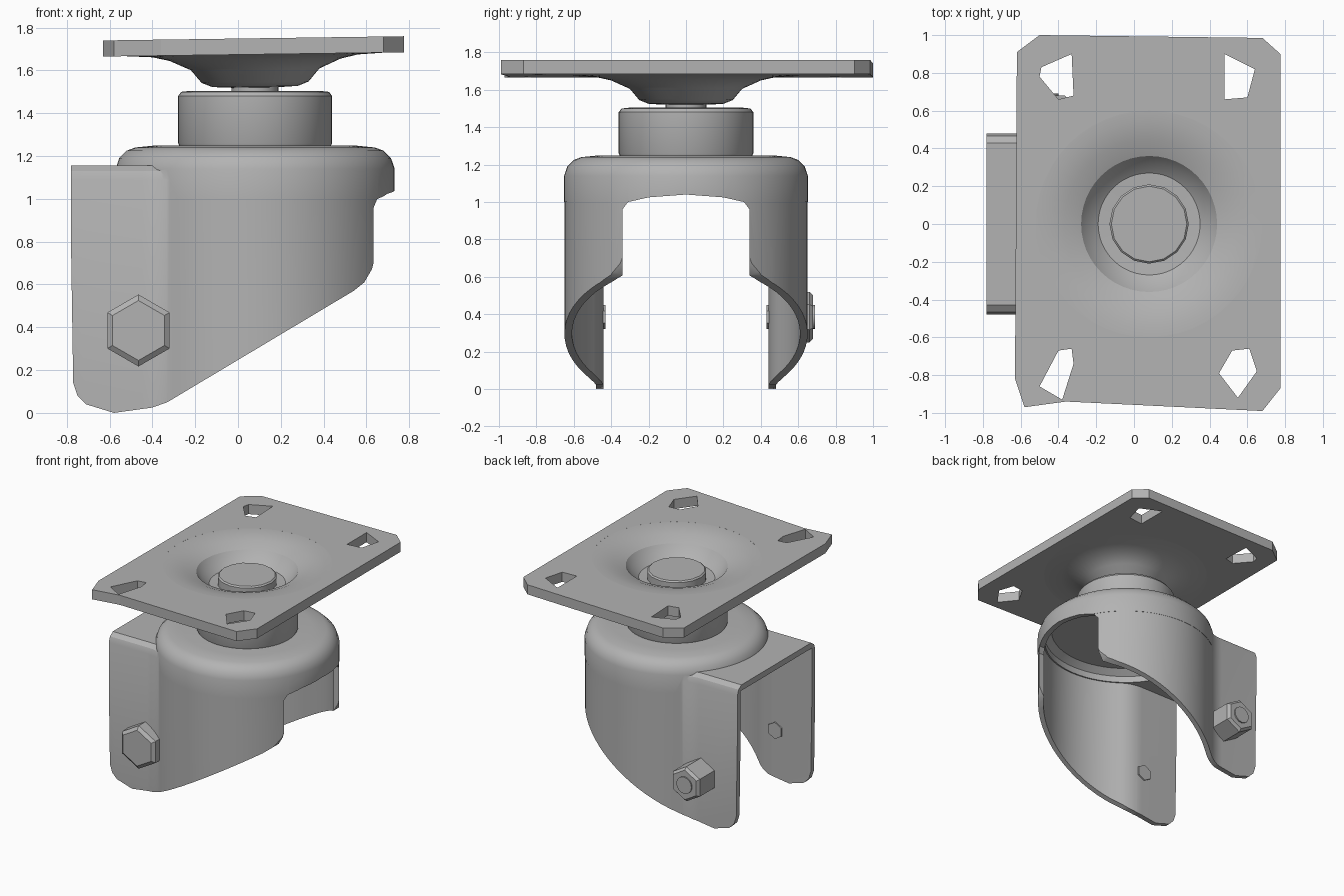
import bpy, bmesh
from math import sin, cos, pi, sqrt, atan2, radians
from mathutils import Matrix, Vector

if "Cube" in bpy.data.objects:
    bpy.data.objects.remove(bpy.data.objects["Cube"])

CX = 0.08            # swivel axis
BOLT = (-0.465, 0.385)  # axle x, z

grey = bpy.data.materials.new("grey_metal")
grey.use_nodes = True
grey.diffuse_color = (0.45, 0.45, 0.45, 1)
grey.node_tree.nodes["Principled BSDF"].inputs["Base Color"].default_value = (0.45, 0.45, 0.45, 1)


def finish(name, bm):
    bmesh.ops.recalc_face_normals(bm, faces=bm.faces)
    mesh = bpy.data.meshes.new(name)
    bm.to_mesh(mesh)
    bm.free()
    mesh.materials.append(grey)
    obj = bpy.data.objects.new(name, mesh)
    bpy.context.collection.objects.link(obj)
    return obj


def loft(name, rings, closed=False):
    """Skin a list of equal-length rings; cap the ends unless closed."""
    bm = bmesh.new()
    rows = [[bm.verts.new(p) for p in ring] for ring in rings]
    n = len(rows[0])
    pairs = list(zip(rows, rows[1:]))
    if closed:
        pairs.append((rows[-1], rows[0]))
    for a, b in pairs:
        for i in range(n):
            j = (i + 1) % n
            bm.faces.new((a[i], a[j], b[j], b[i]))
    if not closed:
        bm.faces.new(rows[0])
        bm.faces.new(rows[-1])
    return finish(name, bm)


def circle(r, z, n):
    return [(CX + r * cos(2 * pi * i / n), r * sin(2 * pi * i / n), z) for i in range(n)]


def lathe(name, profile, n=64, closed=False):
    return loft(name, [circle(r, z, n) for r, z in profile], closed)


def prism(name, pts, axis, lo, hi):
    """Extrude a 2D outline along x or y."""
    place = (lambda p, t: (t, *p)) if axis == "x" else (lambda p, t: (p[0], t, p[1]))
    return loft(name, [[place(p, t) for p in pts] for t in (lo, hi)])


def boolean(obj, tool, operation):
    mod = obj.modifiers.new("cut", "BOOLEAN")
    mod.operation, mod.object, mod.solver = operation, tool, "EXACT"
    bpy.context.view_layer.objects.active = obj
    bpy.ops.object.modifier_apply(modifier=mod.name)
    bpy.data.objects.remove(tool)


def smooth(obj, angle=32):
    bpy.ops.object.select_all(action="DESELECT")
    obj.select_set(True)
    bpy.context.view_layer.objects.active = obj
    bpy.ops.object.shade_smooth_by_angle(angle=radians(angle))


def fork_plan(inset, back, z):
    """Round nose blending through fillets into two parallel cheeks."""
    r, w, f = 0.65 - inset, 0.48 - inset, 0.25 + inset
    dx = sqrt((r + f) ** 2 - (w + f) ** 2)
    a = atan2(w + f, -dx)
    half = [(back, w)]
    for i in range(9):
        t = -pi / 2 + (a - pi / 2) * i / 8
        half.append((CX - dx + f * cos(t), w + f + f * sin(t)))
    for i in range(1, 24):
        t = a * (1 - i / 24)
        half.append((CX + r * cos(t), r * sin(t)))
    return ([(x, y, z) for x, y in half] + [(CX + r, 0, z)]
            + [(x, -y, z) for x, y in reversed(half)])


# Fork shell: cheeks and low roof, with the round bell on top
fork = loft("fork", [fork_plan(d, -0.78, z) for d, z in
                     ((0, -0.2), (0, 1.09), (0.015, 1.13), (0.05, 1.155))])
bell = lathe("bell", [(0.652, 1.0), (0.652, 1.14), (0.635, 1.19), (0.6, 1.225),
                      (0.56, 1.24), (0.46, 1.25)])
boolean(fork, bell, "UNION")

# Hollow interior
boolean(fork, loft("hollow", [fork_plan(0.04, -0.95, z) for z in (-0.3, 1.11)]), "DIFFERENCE")
boolean(fork, lathe("bell_hollow", [(0.6, 1.05), (0.6, 1.16), (0.55, 1.2)]), "DIFFERENCE")

# Side outline: sloped lower edge with rounded corners
outline = [(-0.785, 1.4), (-0.785, 1.1), (-0.77, 0.14), (-0.75, 0.08), (-0.71, 0.04),
           (-0.58, 0.0), (-0.4, 0.025), (-0.33, 0.05), (0.54, 0.57), (0.59, 0.61),
           (0.625, 0.67), (0.65, 0.76), (0.8, 0.9), (0.8, 1.4)]
boolean(fork, prism("outline", outline, "y", -1, 1), "INTERSECT")

# Nose opening under the lip
arch = [(-0.34, -0.3), (0.34, -0.3), (0.34, 0.96), (0.31, 1.0), (0.2, 1.025),
        (0, 1.04), (-0.2, 1.025), (-0.31, 1.0), (-0.34, 0.96)]
boolean(fork, prism("opening", arch, "x", 0.35, 1), "DIFFERENCE")
smooth(fork)

# Swivel drum and neck
smooth(lathe("swivel_drum", [(0.35, 1.24), (0.36, 1.26), (0.36, 1.48), (0.345, 1.5),
                             (0.3, 1.505)], 48))
smooth(lathe("neck", [(0.11, 1.49), (0.11, 1.54)], 24))


# Mounting plate with bolt holes
def tilt(obj):
    for v in obj.data.vertices:
        v.co.z += 0.014 * (v.co.x - CX)


edge = [(-0.5, 1), (0.68, 0.985), (0.775, 0.9), (0.775, -0.87), (0.68, -0.99),
        (-0.36, -0.94), (-0.58, -0.97), (-0.63, -0.82), (-0.62, 0.91)]
holes = [
    [(-0.33, 0.9), (-0.49, 0.83), (-0.5, 0.78), (-0.4, 0.66), (-0.32, 0.68)],
    [(0.48, 0.9), (0.64, 0.82), (0.6, 0.67), (0.48, 0.66)],
    [(-0.4, -0.67), (-0.33, -0.66), (-0.32, -0.74), (-0.38, -0.93), (-0.5, -0.86)],
    [(0.52, -0.67), (0.61, -0.66), (0.65, -0.78), (0.55, -0.92), (0.45, -0.79)],
]
dish_rim = [p[:2] for p in circle(0.6, 0, 48)]
bm = bmesh.new()
edges = []
for loop in [edge, dish_rim] + holes:
    vs = [bm.verts.new((x, y, 1.675)) for x, y in loop]
    edges += [bm.edges.new((vs[i - 1], vs[i])) for i in range(len(vs))]
bmesh.ops.triangle_fill(bm, edges=edges, use_beauty=True)
top = bmesh.ops.extrude_face_region(bm, geom=bm.faces[:])["geom"]
bmesh.ops.translate(bm, vec=(0, 0, 0.075), verts=[g for g in top if isinstance(g, bmesh.types.BMVert)])
tilt(finish("mounting_plate", bm))

# Pressed dish in the plate
dish = lathe("plate_dish", [(0.605, 1.675), (0.605, 1.75), (0.55, 1.748), (0.45, 1.73),
                            (0.36, 1.695), (0.32, 1.64), (0.27, 1.6), (0.1, 1.59),
                            (0.1, 1.52), (0.2, 1.525), (0.25, 1.545), (0.3, 1.605),
                            (0.4, 1.65), (0.48, 1.668)], 48, closed=True)
tilt(dish)
smooth(dish)
smooth(lathe("rivet_cap", [(0.21, 1.55), (0.21, 1.655), (0.2, 1.665)], 16))


# Axle bolt head, nut, thread end and inner stubs
def bolt_part(name, sides, profile, turn=0.0):
    rings = []
    for r, y in profile:
        rings.append([(BOLT[0] + r * sin(2 * pi * i / sides + turn), y,
                       BOLT[1] + r * cos(2 * pi * i / sides + turn)) for i in range(sides)])
    return loft(name, rings)


bolt_part("bolt_head", 6, [(0.168, -0.47), (0.168, -0.56), (0.14, -0.58)])
bolt_part("axle_nut", 6, [(0.135, 0.47), (0.135, 0.66), (0.115, 0.68)])
smooth(bolt_part("thread_end", 16, [(0.065, 0.6), (0.065, 0.69)]))
for side, label in ((1, "left"), (-1, "right")):
    bolt_part("inner_stub_" + label, 6, [(0.065, side * 0.46), (0.065, side * 0.43)])
